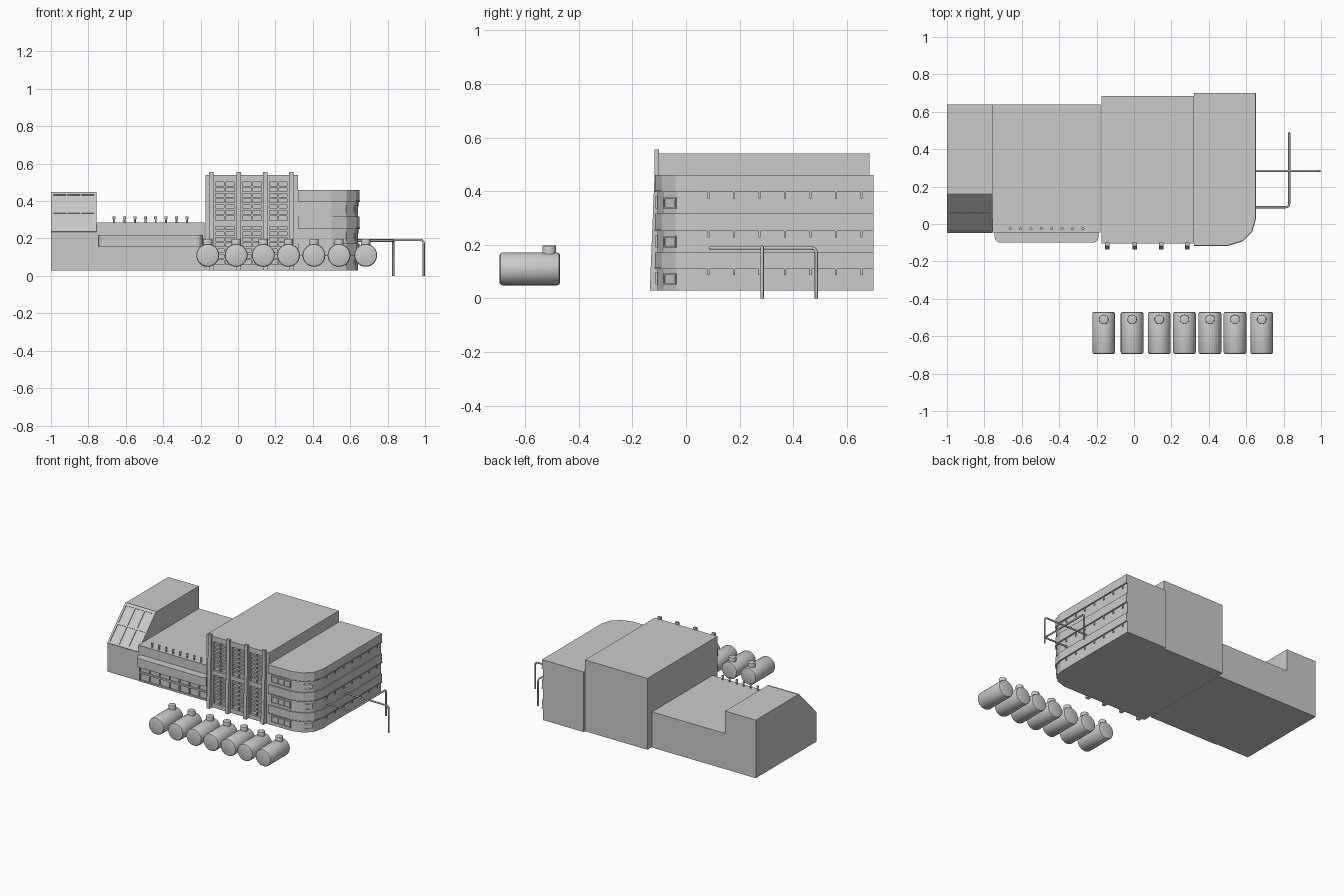
import bpy, bmesh, math
from mathutils import Matrix, Vector

if "Cube" in bpy.data.objects:
    bpy.data.objects.remove(bpy.data.objects["Cube"])


def finish(bm, name):
    bmesh.ops.recalc_face_normals(bm, faces=bm.faces)
    me = bpy.data.meshes.new(name)
    bm.to_mesh(me)
    bm.free()
    ob = bpy.data.objects.new(name, me)
    bpy.context.collection.objects.link(ob)
    return ob


def boxes(name, items, matrix=Matrix()):
    """One object from boxes given as (x0, x1, y0, y1, z0, z1)."""
    bm = bmesh.new()
    for x0, x1, y0, y1, z0, z1 in items:
        m = Matrix.Translation(((x0 + x1) / 2, (y0 + y1) / 2, (z0 + z1) / 2))
        m = m @ Matrix.Diagonal((x1 - x0, y1 - y0, z1 - z0, 1))
        bmesh.ops.create_cube(bm, size=1, matrix=matrix @ m)
    return finish(bm, name)


def prism(name, points, offset):
    """Extrude a closed 3D outline along offset."""
    bm = bmesh.new()
    f = bm.faces.new([bm.verts.new(p) for p in points])
    r = bmesh.ops.extrude_face_region(bm, geom=[f], use_keep_orig=True)
    vs = [g for g in r["geom"] if isinstance(g, bmesh.types.BMVert)]
    bmesh.ops.translate(bm, verts=vs, vec=offset)
    return finish(bm, name)


def smooth(ob):
    bpy.ops.object.select_all(action='DESELECT')
    ob.select_set(True)
    bpy.context.view_layer.objects.active = ob
    bpy.ops.object.shade_smooth_by_angle(angle=math.radians(35))


def add_cylinder(bm, r, depth, matrix, bevel=0.0):
    vs = bmesh.ops.create_cone(bm, cap_ends=True, segments=28, radius1=r, radius2=r,
                               depth=depth, matrix=matrix)["verts"]
    if bevel:
        rim = {e for v in vs for e in v.link_edges
               if any(len(f.verts) > 4 for f in e.link_faces)}
        bmesh.ops.bevel(bm, geom=list(rim), offset=bevel, segments=2, affect='EDGES', profile=0.5)


# Left tower with sloped glazing
prism("sloped_tower", [(-1, -.045, .03), (-1, .64, .03), (-1, .64, .445),
                       (-1, .16, .445), (-1, -.045, .235)], (.243, 0, 0))
slope = Matrix.Translation((-1, -.045, .235)) @ Matrix.Rotation(math.atan2(.21, .205), 4, 'X')
L = math.hypot(.21, .205)
bars = [(x, x + w, 0, L, -.002, .005) for x, w in ((0, .014), (.08, .008), (.155, .008), (.229, .014))]
bars += [(0, .243, v, v + w, -.002, .005) for v, w in ((0, .012), (L * .47, .012), (L - .02, .02))]
boxes("sloped_glazing_bars", bars, slope)

# Low entrance wing: wall, canopy, window frames and roof posts
boxes("low_wing", [(-.757, -.18, -.045, .64, .03, .285)])
outline = []
for cx, a0 in ((-.715, 180), (-.22, 270)):
    outline += [(cx + .03 * math.cos(math.radians(a0 + a)),
                 -.07 + .03 * math.sin(math.radians(a0 + a)), .157) for a in (0, 30, 60, 90)]
prism("canopy", [(-.745, -.04, .157)] + outline + [(-.19, -.04, .157)], (0, 0, .063))
frames = [(-.745, -.19, -.053, -.04, z, z + .012) for z in (.032, .09, .145)]
frames += [(-.745 + i * .0783, -.737 + i * .0783, -.053, -.04, .032, .157) for i in range(8)]
boxes("entrance_window_frames", frames)
bm = bmesh.new()
for i in range(8):
    x = -.662 + i * .0555
    add_cylinder(bm, .005, .035, Matrix.Translation((x, -.025, .297)))
    add_cylinder(bm, .008, .012, Matrix.Translation((x, -.025, .311)))
smooth(finish(bm, "roof_posts"))

# Central hall: core, facade border, louvres and tapered piers
boxes("central_hall", [(-.175, .32, -.088, .685, .03, .54)])
piers = (-.143, .003, .147, .285)
border = [(-.175, .32, -.105, -.08, .03, .06), (-.175, .32, -.105, -.08, .503, .54),
          (-.175, .32, -.105, -.08, .265, .295)]
border += [(max(-.175, x - .022), min(.32, x + .022), -.105, -.08, .03, .54) for x in piers]
border += [(-.175, -.13, -.105, -.08, .03, .54), (.28, .32, -.105, -.08, .03, .54)]
boxes("hall_facade_frame", border)
slats = []
for a, b in zip(piers, piers[1:]):
    slats += [(a + .02, b - .02, -.1, -.08, z, z + .012)
              for z in [.085 + .03 * i for i in range(6)] + [.32 + .03 * i for i in range(6)]]
    slats += [((a + b) / 2 - .004, (a + b) / 2 + .004, -.102, -.08, .05, .51)]
boxes("hall_louvres", slats)
for x in piers:
    prism("hall_pier", [(x - .012, -.10, .03), (x - .012, -.135, .03), (x - .012, -.117, .47),
                        (x - .012, -.117, .555), (x - .012, -.10, .555)], (.024, 0, 0))


# Right wing: rounded plan, storeys of recessed glazing between projecting bands
def plan(inset, z):
    i = inset
    return [(.32, .70, z), (.32, -.115 + i, z), (.50, -.115 + i, z), (.58 - i * .4, -.09 + i * .9, z),
            (.63 - i * .8, -.04 + i * .6, z), (.65 - i, .03, z), (.65 - i, .70, z)]


prism("wing_core", plan(.008, .03), (0, 0, .43))
for z0, z1 in ((.11, .172), (.252, .317), (.396, .46)):
    prism("wing_band", plan(0, z0), (0, 0, z1 - z0))
    prism("wing_band_lip", plan(-.003, z0), (0, 0, .006))
for z0 in (.033, .172, .317):
    zs, zt = z0 + .018, z0 + .06
    # front and side window bars
    mull = []
    for x0, x1, n in ((.342, .49, 3),):
        mull += [(x0, x1, -.114, -.1, z, z + .005) for z in (zs, zt)]
        mull += [(x0 + (x1 - x0) * k / n - .003, x0 + (x1 - x0) * k / n + .003, -.114, -.1, zs, zt + .005)
                 for k in range(n + 1)]
    mull += [(.635, .648, .08 + .095 * k, .088 + .095 * k, z0 + .055, z0 + .08) for k in range(7)]
    boxes("wing_window_bars", mull)
    # corner window on the angled wall
    a, b = Vector((.577, -.083, 0)), Vector((.624, -.035, 0))
    m = Matrix.Translation((a.x, a.y, 0)) @ Matrix.Rotation(math.atan2(b.y - a.y, b.x - a.x), 4, 'Z')
    w = (b - a).length
    boxes("corner_window", [(0, .007, -.005, .01, zs, zt), (w - .007, w, -.005, .01, zs, zt),
                            (0, w, -.005, .01, zs, zs + .006), (0, w, -.005, .01, zt - .006, zt)], m)

# Storage tanks with hatches
for x in (-.162, -.01, .135, .27, .406, .54, .683):
    bm = bmesh.new()
    add_cylinder(bm, .061, .225, Matrix.Translation((x, -.5825, .11)) @ Matrix.Rotation(math.pi / 2, 4, 'X'), .01)
    add_cylinder(bm, .025, .057, Matrix.Translation((x, -.51, .1685)), .003)
    smooth(finish(bm, "storage_tank"))


# Pipes with rounded elbows
def pipe(name, pts, r=.006, bend=.02):
    pts = [Vector(p) for p in pts]
    path = [pts[0]]
    for p, c, n in zip(pts, pts[1:], pts[2:]):
        s, e = c + (p - c).normalized() * bend, c + (n - c).normalized() * bend
        path += [s * (1 - t) ** 2 + c * 2 * t * (1 - t) + e * t * t for t in (0, .25, .5, .75, 1)]
    path.append(pts[-1])
    cu = bpy.data.curves.new(name, 'CURVE')
    cu.dimensions = '3D'
    cu.bevel_depth = r
    cu.bevel_resolution = 2
    cu.use_fill_caps = True
    sp = cu.splines.new('POLY')
    sp.points.add(len(path) - 1)
    for q, v in zip(sp.points, path):
        q.co = (*v, 1)
    bpy.context.collection.objects.link(bpy.data.objects.new(name, cu))


pipe("straight_pipe", [(.63, .284, .192), (.993, .284, .192), (.993, .284, 0)])
pipe("angled_pipe", [(.63, .09, .188), (.83, .09, .188), (.83, .486, .188), (.83, .486, 0)])
